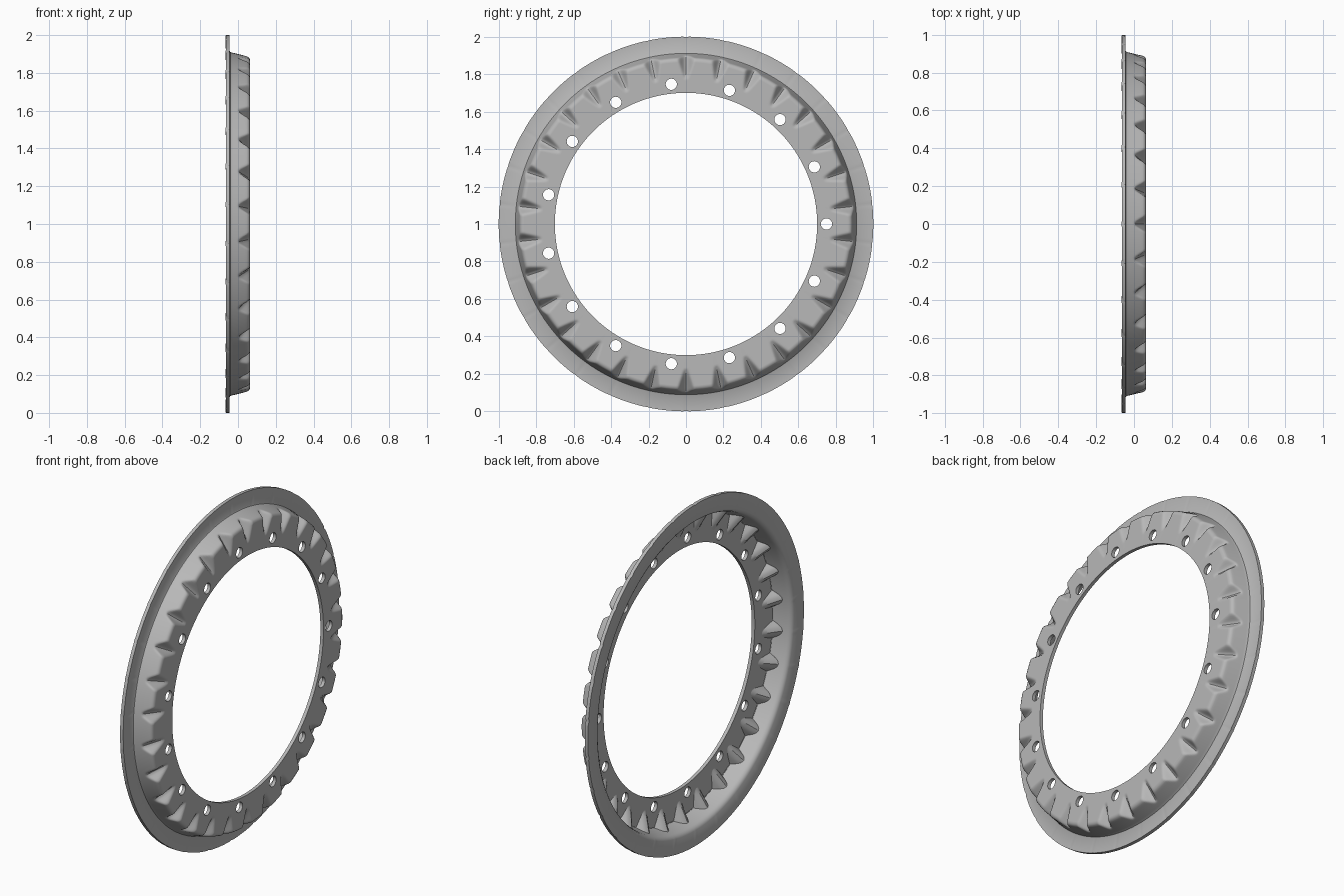
import bpy, bmesh, math
from mathutils import Matrix, Vector

cube = bpy.data.objects.get("Cube")
if cube:
    bpy.data.objects.remove(cube, do_unlink=True)

steel = bpy.data.materials.new("grey_steel")
steel.use_nodes = True
GREY = (0.48, 0.48, 0.48, 1)
steel.diffuse_color = GREY
steel.node_tree.nodes["Principled BSDF"].inputs["Base Color"].default_value = GREY

NOTCHES, HOLES, STEPS = 30, 15, 24
SEGMENTS = NOTCHES * STEPS
PITCH = math.tau / NOTCHES

# Section of the pressed sheet as (radius, x), from flange rim to inner edge
corners = [(1.0, -0.044), (0.916, -0.044), (0.911, -0.041), (0.908, -0.034),
           (0.890, 0.042), (0.887, 0.051), (0.881, 0.059), (0.870, 0.064),
           (0.765, 0.064), (0.70, 0.064)]


def resample(points, step):
    """Split the long pressed spans of the section into short ones."""
    out = [Vector(points[0])]
    for i, (a, b) in enumerate(zip(points, points[1:])):
        a, b = Vector(a), Vector(b)
        flat = i in (0, len(points) - 2)
        n = 1 if flat else max(1, math.ceil((b - a).length / step))
        out += [a.lerp(b, k / n) for k in range(1, n + 1)]
    return out


section = resample(corners, 0.008)

# Floor line of each notch and its outward normal
foot, head = Vector((0.899, 0.002)), Vector((0.772, 0.064))
run = (head - foot).normalized()
normal = Vector((run.y, -run.x))


def pressed(p, angle):
    """Push a section point towards the notch floor near a notch centre."""
    depth = max(0, (p - foot).dot(normal))
    arc = abs((angle % PITCH) - PITCH / 2) * p.x
    t = max(0, 1 - arc / (0.015 + 0.75 * depth))
    return p - normal * depth * t * t * (3 - 2 * t)


# Pressed ring
bm = bmesh.new()
rows = []
for p in section:
    row = []
    for j in range(SEGMENTS):
        a = math.tau * j / SEGMENTS
        q = pressed(p, a)
        row.append(bm.verts.new((q.y, q.x * math.cos(a), 1 + q.x * math.sin(a))))
    rows.append(row)
for outer, inner in zip(rows, rows[1:]):
    for j in range(SEGMENTS):
        k = (j + 1) % SEGMENTS
        bm.faces.new((outer[j], outer[k], inner[k], inner[j]))
mesh = bpy.data.meshes.new("pressed_ring")
bm.to_mesh(mesh)
bm.free()
mesh.materials.append(steel)
ring = bpy.data.objects.new("pressed_ring", mesh)
bpy.context.collection.objects.link(ring)

# Bolt hole cutters
bm = bmesh.new()
for i in range(HOLES):
    a = math.tau * i / HOLES
    place = Matrix.Translation((0.05, 0.75 * math.cos(a), 1 + 0.75 * math.sin(a)))
    bmesh.ops.create_cone(bm, cap_ends=True, segments=32, radius1=0.03,
                          radius2=0.03, depth=0.1,
                          matrix=place @ Matrix.Rotation(math.pi / 2, 4, 'Y'))
cut_mesh = bpy.data.meshes.new("bolt_hole_cutter")
bm.to_mesh(cut_mesh)
bm.free()
cut_mesh.materials.append(steel)
cutter = bpy.data.objects.new("bolt_hole_cutter", cut_mesh)
cutter.hide_render = True
bpy.context.collection.objects.link(cutter)

# Sheet thickness, then the bolt holes
sheet = ring.modifiers.new("sheet_thickness", 'SOLIDIFY')
sheet.thickness = 0.02
sheet.offset = -1
holes = ring.modifiers.new("bolt_holes", 'BOOLEAN')
holes.operation = 'DIFFERENCE'
holes.solver = 'EXACT'
holes.object = cutter

bpy.ops.object.select_all(action='DESELECT')
ring.select_set(True)
bpy.context.view_layer.objects.active = ring
for name in ("sheet_thickness", "bolt_holes"):
    bpy.ops.object.modifier_apply(modifier=name)
bpy.data.objects.remove(cutter, do_unlink=True)
bpy.ops.object.shade_smooth_by_angle(angle=math.radians(35))
